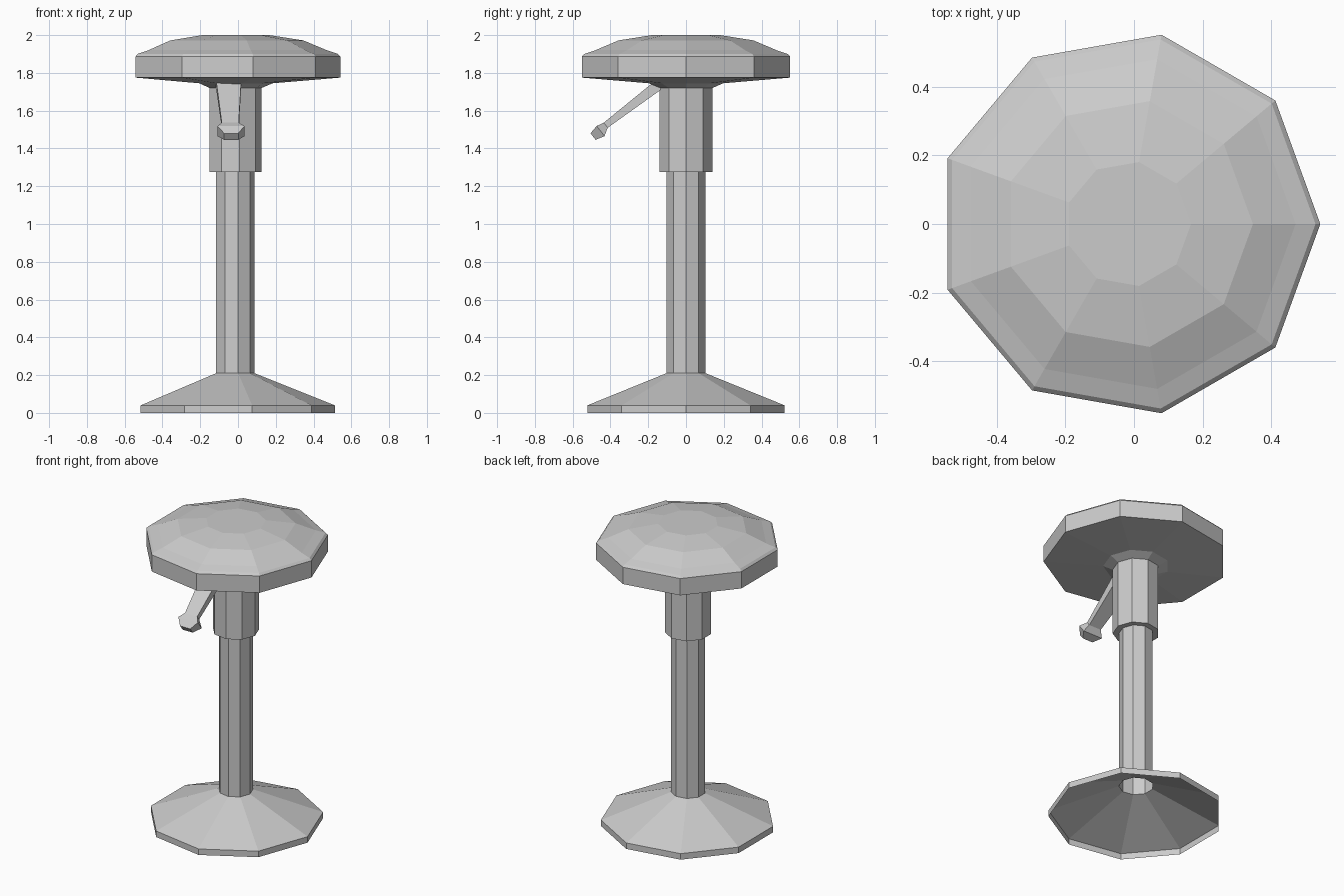
import bpy, bmesh, math
from mathutils import Vector

if "Cube" in bpy.data.objects:
    bpy.data.objects.remove(bpy.data.objects["Cube"])

SIDES = 9
CX = -0.017


def make_object(name, bm):
    bmesh.ops.recalc_face_normals(bm, faces=bm.faces)
    mesh = bpy.data.meshes.new(name)
    bm.to_mesh(mesh)
    bm.free()
    obj = bpy.data.objects.new(name, mesh)
    bpy.context.collection.objects.link(obj)
    return obj


def skin(bm, rings):
    for a, b in zip(rings, rings[1:]):
        n = len(a)
        for i in range(n):
            j = (i + 1) % n
            bm.faces.new((a[i], a[j], b[j], b[i]))


def lathe(name, profile, cap_top=False):
    """Nine-sided shell through (radius, z) pairs, listed bottom to top."""
    bm = bmesh.new()
    rings = []
    for r, z in profile:
        angles = [math.tau * i / SIDES for i in range(SIDES)]
        rings.append([bm.verts.new((CX + r * math.cos(a), r * math.sin(a), z))
                      for a in angles])
    skin(bm, rings)
    if cap_top:
        bm.faces.new(rings[-1])
    obj = make_object(name, bm)
    # open shells: make sure the faces point outwards
    me = obj.data
    side = max(me.polygons, key=lambda p: abs(p.normal.x * (p.center.x - CX) + p.normal.y * p.center.y))
    if side.normal.x * (side.center.x - CX) + side.normal.y * side.center.y < 0:
        me.flip_normals()
    return obj


# hollow flared foot, open underneath
lathe("base", [(0.53, 0), (0.53, 0.04), (0.105, 0.21)])

# open tube post
lathe("post", [(0.105, 0.21), (0.105, 1.275)])

# collar with its underside ring
lathe("collar", [(0.105, 1.275), (0.142, 1.275), (0.142, 1.72)])

# domed cushion with bevelled rim and stepped underside
lathe("seat", [(0.142, 1.72), (0.20, 1.745), (0.559, 1.775), (0.559, 1.887),
               (0.545, 1.901), (0.487, 1.92), (0.363, 1.972), (0.183, 2.0)],
      cap_top=True)

# height lever: tapered arm flaring into a faceted knob
# each section: centre x, y, z, width, thickness
sections = [(-0.050, -0.125, 1.752, 0.135, 0.058),
            (-0.041, -0.425, 1.523, 0.090, 0.034),
            (-0.037, -0.452, 1.492, 0.143, 0.068),
            (-0.036, -0.492, 1.463, 0.075, 0.044)]
up = Vector((0, -0.61, 0.79))
bm = bmesh.new()
rings = []
for x, y, z, w, t in sections:
    c = Vector((x, y, z))
    rings.append([bm.verts.new(c + Vector((sx * w / 2, 0, 0)) + up * (sy * t / 2))
                  for sx, sy in ((-1, -1), (1, -1), (1, 1), (-1, 1))])
skin(bm, rings)
bm.faces.new(rings[0])
bm.faces.new(rings[-1])
make_object("lever", bm)
